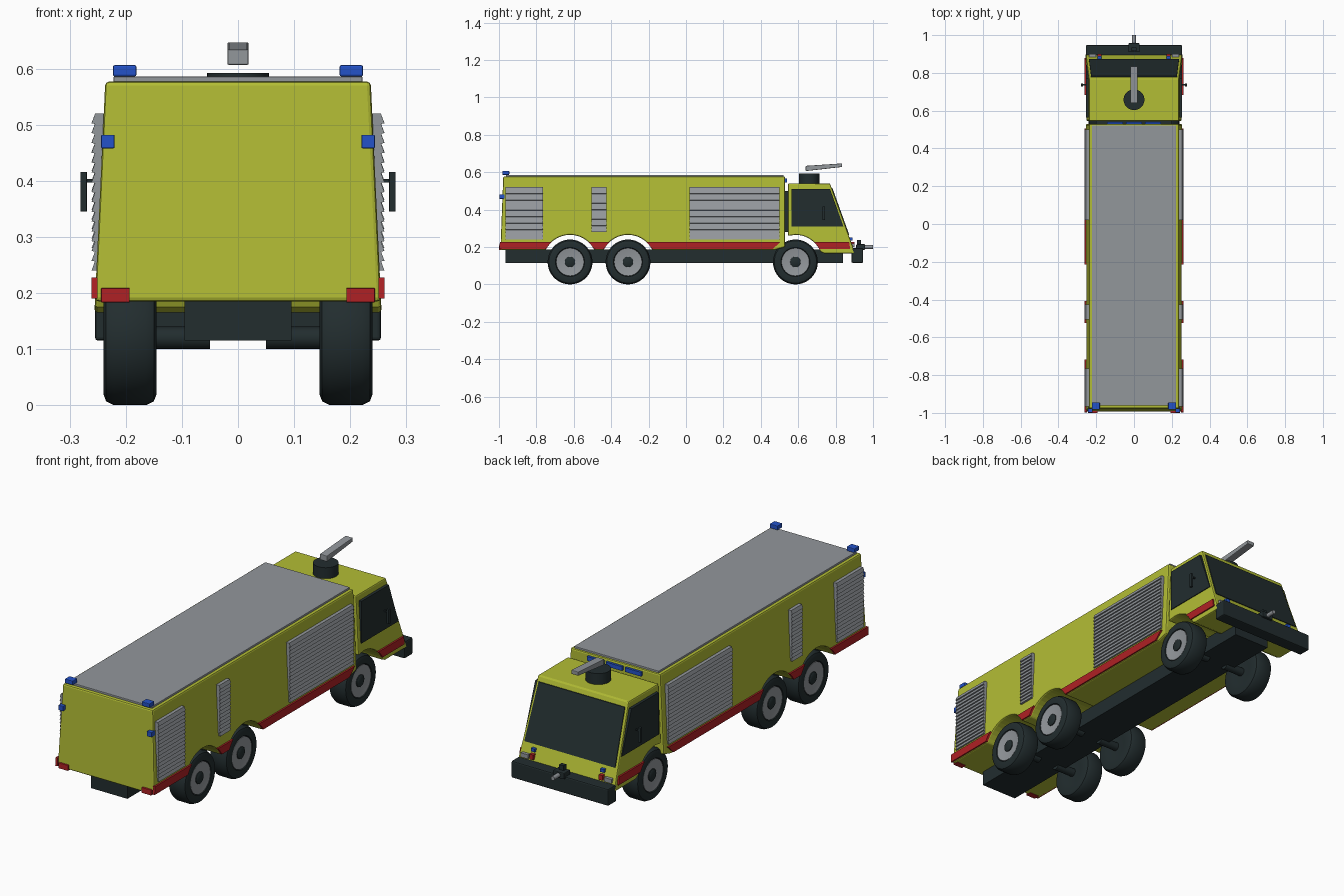
import bpy, bmesh, math
from mathutils import Vector

if "Cube" in bpy.data.objects:
    bpy.data.objects.remove(bpy.data.objects["Cube"])


def material(name, rgb):
    m = bpy.data.materials.new(name)
    m.use_nodes = True
    m.diffuse_color = (*rgb, 1)
    m.node_tree.nodes["Principled BSDF"].inputs["Base Color"].default_value = (*rgb, 1)
    return m


LIME = material("lime_paint", (0.45, 0.51, 0.035))
GREY = material("grey_metal", (0.29, 0.31, 0.33))
DARK = material("dark_rubber", (0.016, 0.026, 0.028))
RED = material("red_paint", (0.43, 0.015, 0.018))
BLUE = material("blue_lamp", (0.017, 0.085, 0.58))


def finish(name, bm, mat, bevel=0, smooth=False):
    bmesh.ops.recalc_face_normals(bm, faces=bm.faces)
    me = bpy.data.meshes.new(name)
    bm.to_mesh(me)
    bm.free()
    me.materials.append(mat)
    ob = bpy.data.objects.new(name, me)
    bpy.context.collection.objects.link(ob)
    if smooth:
        me.shade_smooth()
        me.set_sharp_from_angle(angle=math.radians(35))
    if bevel:
        mod = ob.modifiers.new("bevel", "BEVEL")
        mod.width = bevel
        mod.segments = 2
        mod.limit_method = "ANGLE"
        mod.angle_limit = math.radians(40)
    return ob


def solid(name, ring_a, ring_b, mat, bevel=0):
    """Closed solid between two matching outlines."""
    bm = bmesh.new()
    a = [bm.verts.new(p) for p in ring_a]
    b = [bm.verts.new(p) for p in ring_b]
    bm.faces.new(a)
    bm.faces.new(b[::-1])
    for i in range(len(a)):
        j = (i + 1) % len(a)
        bm.faces.new((a[i], b[i], b[j], a[j]))
    return finish(name, bm, mat, bevel)


def side_profile(name, pts, x0, x1, mat, bevel=0):
    """Outline in y, z spanning x0(z) to x1(z)."""
    return solid(name, [(x0(z), y, z) for y, z in pts],
                 [(x1(z), y, z) for y, z in pts], mat, bevel)


def box(name, lo, hi, mat, bevel=0):
    (x0, y0, z0), (x1, y1, z1) = lo, hi
    return side_profile(name, [(y0, z0), (y1, z0), (y1, z1), (y0, z1)],
                        lambda z: x0, lambda z: x1, mat, bevel)


def lathe(name, pts, centre, axis, mat, steps=40):
    """Spin (radius, offset) points about an axis through the centre."""
    bm = bmesh.new()
    axis = Vector(axis)
    side = axis.orthogonal().normalized()
    centre = Vector(centre)
    rings = []
    for i in range(steps):
        a = 2 * math.pi * i / steps
        d = side * math.cos(a) + axis.cross(side) * math.sin(a)
        rings.append([bm.verts.new(centre + d * r + axis * h) for r, h in pts])
    for i in range(steps):
        p, q = rings[i - 1], rings[i]
        for k in range(len(pts) - 1):
            bm.faces.new((p[k], q[k], q[k + 1], p[k + 1]))
    bm.faces.new([r[0] for r in rings])
    bm.faces.new([r[-1] for r in rings])
    return finish(name, bm, mat, smooth=True)


FLOOR = 0.185
AXLES = (-0.62, -0.31, 0.585)
AXLE_Z, ARCH = 0.12, 0.145


def half(z):
    return 0.255 - (z - FLOOR) * 0.047


def arc(yc, a0, a1, n):
    return [(yc + ARCH * math.cos(a0 + (a1 - a0) * i / n),
             AXLE_Z + ARCH * math.sin(a0 + (a1 - a0) * i / n)) for i in range(n + 1)]


def angle_at(z):
    return math.asin((z - AXLE_Z) / ARCH)


# Rear body with open wheel arches
low = angle_at(FLOOR)
outline = [(-0.992, FLOOR)]
for yc in AXLES[:2]:
    outline += arc(yc, math.pi - low, low, 14)
outline += [(0.475, FLOOR), (0.53, 0.2), (0.53, 0.577), (-0.977, 0.577)]
side_profile("rear_body", outline, lambda z: -half(z), half, LIME, 0.007)
box("roof_panel", (-0.222, -0.962, 0.57), (0.222, 0.522, 0.586), GREY, 0.002)


# Cab with slanted front
def front_y(z):
    return 0.77 + (0.54 - z) * 0.36


cab = [(0.545, 0.54), (0.545, AXLE_Z + math.sqrt(ARCH ** 2 - 0.04 ** 2))]
cab += arc(AXLES[2], math.pi / 2, angle_at(0.175), 10)
cab += [(0.74, 0.165), (front_y(0.165), 0.165), (front_y(0.54), 0.54)]
side_profile("cab", cab, lambda z: -half(z), half, LIME, 0.006)
box("cab_joint", (-0.2, 0.52, 0.28), (0.2, 0.555, 0.5), DARK)
glass = [(front_y(z) + d, z) for z, d in ((0.515, 0), (0.515, 0.004), (0.265, 0.004), (0.265, 0))]
side_profile("windscreen", glass, lambda z: 0.013 - half(z), lambda z: half(z) - 0.013, DARK)

# Chassis and bumper
box("chassis", (-0.095, -0.965, 0.115), (0.095, 0.84, 0.187), DARK)
box("bumper", (-0.255, 0.885, 0.115), (0.255, 0.947, 0.195), DARK, 0.006)

# Bumper nozzle
box("bumper_nozzle_base", (-0.03, 0.91, 0.185), (0.03, 0.957, 0.215), DARK, 0.004)
box("bumper_nozzle_cap", (-0.012, 0.915, 0.21), (0.012, 0.935, 0.238), DARK)
lathe("bumper_nozzle", [(0.01, 0), (0.01, 0.05)], (0, 0.95, 0.2), (0, 1, 0), GREY, 16)

# Roof cannon
lathe("cannon_base", [(0.055, 0), (0.055, 0.054)], (0, 0.658, 0.538), (0, 0, 1), DARK)
side_profile("cannon_barrel", [(0.64, 0.606), (0.835, 0.628), (0.835, 0.647), (0.64, 0.634)],
             lambda z: -0.019, lambda z: 0.019, GREY, 0.003)

# Blue light bar at the front of the body
for i in (-1, 0, 1):
    box("front_light_bar", (i * 0.1 - 0.042, 0.525, 0.546), (i * 0.1 + 0.042, 0.541, 0.566), BLUE)


def shutter(name, s, y0, y1, z0, z1):
    """Roller shutter with overlapping slats."""
    n = round((z1 - z0) / 0.0175)
    pitch = (z1 - z0) / n
    pts = [(0.23, z0)]
    for i in range(n):
        pts += [(0.261, z0 + i * pitch), (0.255, z0 + (i + 0.93) * pitch)]
    pts += [(0.255, z1), (0.23, z1)]
    solid(name, [(s * x, y0, z) for x, z in pts], [(s * x, y1, z) for x, z in pts], GREY)


def stripe_end(yc, direction):
    """Stripe edge that follows a wheel arch, bottom to top."""
    a0, a1 = angle_at(0.19), angle_at(0.228)
    pts = arc(yc, a0, a1, 4)
    return [(yc + direction * (y - yc), z) for y, z in pts]


rear, mid, front = AXLES
stripes = [
    ([(-0.998, 0.19), (-0.995, 0.228)], stripe_end(rear, -1)),
    (stripe_end(rear, 1), stripe_end(mid, -1)),
    (stripe_end(mid, 1), [(0.465, 0.19), (0.505, 0.228)]),
    (stripe_end(front, 1), [(0.878, 0.19), (0.872, 0.228)]),
]

# Parts repeated on both sides
for s, label in ((1, "left"), (-1, "right")):
    def sx(x):
        return lambda z: s * x

    def pair(name, lo, hi, mat, bevel=0):
        xs = sorted((s * lo[0], s * hi[0]))
        box(f"{label}_{name}", (xs[0], *lo[1:]), (xs[1], *hi[1:]), mat, bevel)

    for back, fore in stripes:
        side_profile(f"{label}_stripe", back + fore[::-1], sx(0.25), sx(0.261), RED)

    shutter(f"{label}_rear_shutter", s, -0.965, -0.765, 0.24, 0.52)
    shutter(f"{label}_narrow_shutter", s, -0.505, -0.425, 0.28, 0.52)
    shutter(f"{label}_front_shutter", s, 0.02, 0.5, 0.24, 0.52)

    side_profile(f"{label}_side_window",
                 [(0.565, 0.31), (0.842, 0.31), (0.77, 0.51), (0.565, 0.51)],
                 sx(0.235), sx(0.253), DARK)
    pair("mirror_arm", (0.245, 0.734, 0.397), (0.272, 0.74, 0.403), DARK)
    pair("mirror", (0.269, 0.729, 0.345), (0.281, 0.744, 0.416), DARK, 0.002)

    # Lamps
    pair("roof_beacon", (0.181, -0.982, 0.586), (0.223, -0.945, 0.606), BLUE, 0.003)
    pair("rear_blue_lamp", (0.22, -0.998, 0.458), (0.244, -0.97, 0.482), BLUE, 0.002)
    pair("rear_red_lamp", (0.193, -1.0, 0.183), (0.244, -0.97, 0.209), RED, 0.002)
    pair("headlamp", (0.2, 0.87, 0.2), (0.238, 0.9, 0.22), GREY)
    pair("front_red_lamp", (0.172, 0.86, 0.202), (0.192, 0.9, 0.226), RED)
    pair("front_blue_lamp", (0.172, 0.86, 0.235), (0.192, 0.889, 0.25), BLUE)

    # Wheels
    for yc in AXLES:
        at = (0, yc, AXLE_Z)
        lathe(f"{label}_tyre",
              [(0.06, 0.152), (0.1, 0.145), (0.113, 0.15), (0.12, 0.164), (0.12, 0.221),
               (0.113, 0.235), (0.1, 0.24), (0.078, 0.239), (0.073, 0.228)],
              at, (s, 0, 0), DARK)
        lathe(f"{label}_rim", [(0.074, 0.22), (0.074, 0.237), (0.035, 0.23)], at, (s, 0, 0), GREY)
        lathe(f"{label}_hub", [(0.028, 0.22), (0.028, 0.234), (0.022, 0.238)], at, (s, 0, 0), DARK, 24)
        lathe(f"{label}_axle", [(0.02, 0.05), (0.02, 0.16)], at, (s, 0, 0), DARK, 16)
